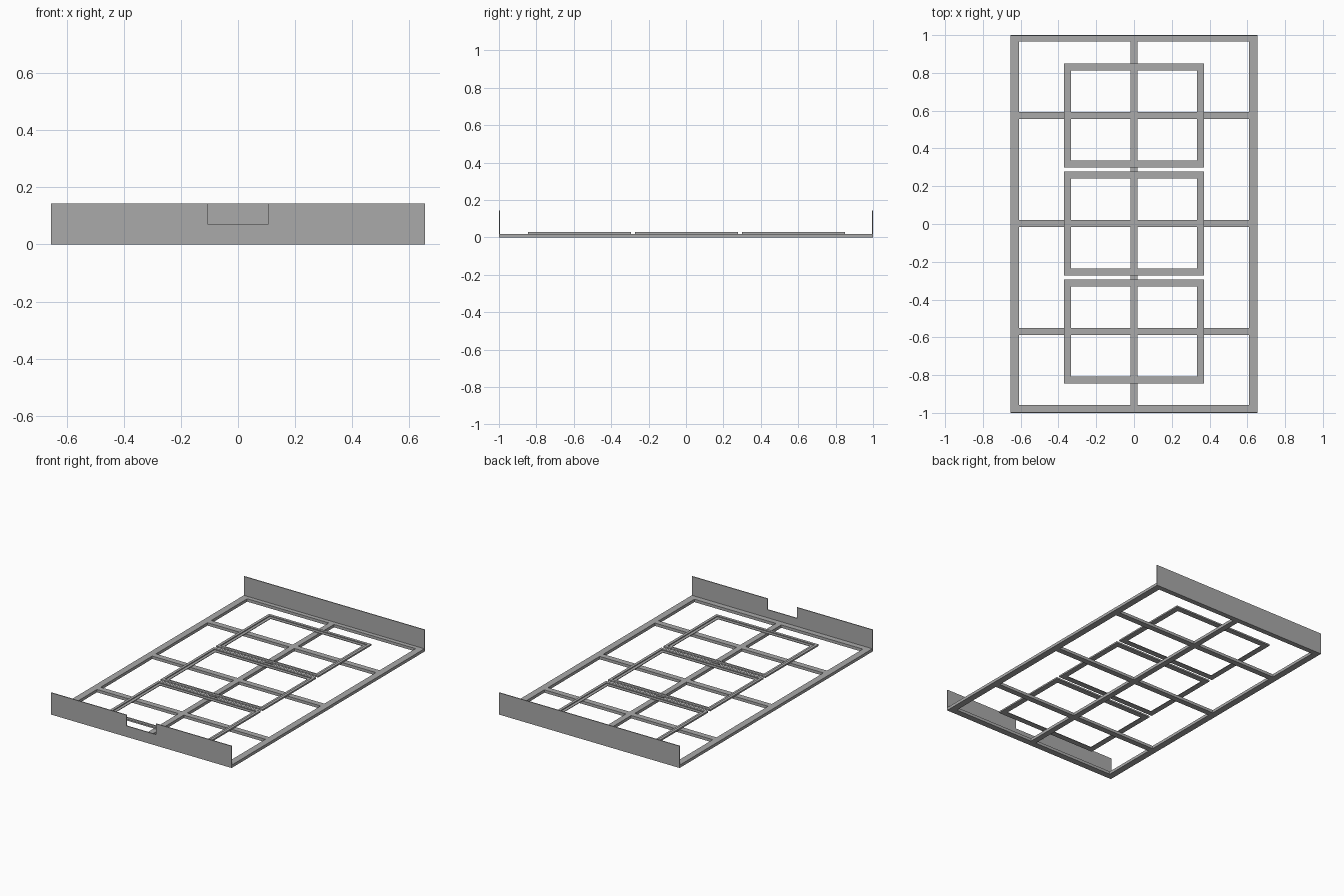
import bpy
import bmesh

cube = bpy.data.objects.get("Cube")
if cube:
    bpy.data.objects.remove(cube, do_unlink=True)

steel = bpy.data.materials.new("grey steel")
steel.use_nodes = True
GREY = (0.4, 0.4, 0.4, 1)
steel.diffuse_color = GREY
steel.node_tree.nodes["Principled BSDF"].inputs["Base Color"].default_value = GREY


def finish(name, bm):
    bmesh.ops.recalc_face_normals(bm, faces=bm.faces)
    mesh = bpy.data.meshes.new(name)
    bm.to_mesh(mesh)
    bm.free()
    mesh.materials.append(steel)
    obj = bpy.data.objects.new(name, mesh)
    bpy.context.scene.collection.objects.link(obj)
    return obj


def box(name, x, y, z):
    """Box from (min, max) ranges."""
    bm = bmesh.new()
    bmesh.ops.create_cube(bm, size=1)
    for v in bm.verts:
        v.co = [r[0] if c < 0 else r[1] for c, r in zip(v.co, (x, y, z))]
    return finish(name, bm)


def sweep_frame(name, centre_y, half_x, half_y, section):
    """Rectangular ring from a section of (inset, height) points."""
    bm = bmesh.new()
    corners = [(-1, -1), (1, -1), (1, 1), (-1, 1)]
    rings = [[bm.verts.new((sx * (half_x - d), centre_y + sy * (half_y - d), z))
              for d, z in section] for sx, sy in corners]
    n = len(section)
    for i in range(4):
        a, b = rings[i], rings[(i + 1) % 4]
        for j in range(n):
            k = (j + 1) % n
            bm.faces.new((a[j], b[j], b[k], a[k]))
    return finish(name, bm)


def plate(name, outline, y, thickness):
    """Upright sheet from an x-z outline."""
    bm = bmesh.new()
    face = bm.faces.new([bm.verts.new((x, y, z)) for x, z in outline])
    out = bmesh.ops.extrude_face_region(bm, geom=[face])
    verts = [g for g in out["geom"] if isinstance(g, bmesh.types.BMVert)]
    bmesh.ops.translate(bm, verts=verts, vec=(0, thickness, 0))
    return finish(name, bm)


W, H = 0.654, 0.143          # half width, end plate height
MID, PITCH = 0.003, 0.572    # centre and spacing of the cross bars
RAIL = 0.019                 # rail height, also half the bar width
SHEET = 0.006
INNER = 0.61
FRONT, BACK = -1 + SHEET, 1 - SHEET

# Base frame
for side, s in (("right", -1), ("left", 1)):
    box(side + "_rail", sorted((s * INNER, s * W)), (FRONT, BACK), (0, RAIL))
box("front_rail", (-INNER, INNER), (FRONT, -0.958), (0, RAIL))
box("back_rail", (-INNER, INNER), (0.966, BACK), (0, RAIL))
box("centre_bar", (-RAIL, RAIL), (-0.958, 0.966), (0, RAIL))

# Cross bars and stepped panel frames
SECTION = [(0, RAIL), (0, 0.029), (0.018, 0.029),
           (0.018, 0.023), (0.037, 0.023), (0.037, RAIL)]
for i, place in enumerate(("front", "middle", "back")):
    y = MID + (i - 1) * PITCH
    for side, s in (("right", -1), ("left", 1)):
        box(f"{place}_{side}_cross_bar", sorted((s * RAIL, s * INNER)),
            (y - RAIL, y + RAIL), (0, RAIL))
    sweep_frame(place + "_panel_frame", y, 0.37, 0.275, SECTION)

# End plates, the front one notched
N, NZ = 0.107, 0.072
plate("front_plate", [(-W, 0), (W, 0), (W, H), (N, H), (N, NZ),
                      (-N, NZ), (-N, H), (-W, H)], -1, SHEET)
plate("back_plate", [(-W, 0), (W, 0), (W, H), (-W, H)], BACK, SHEET)
